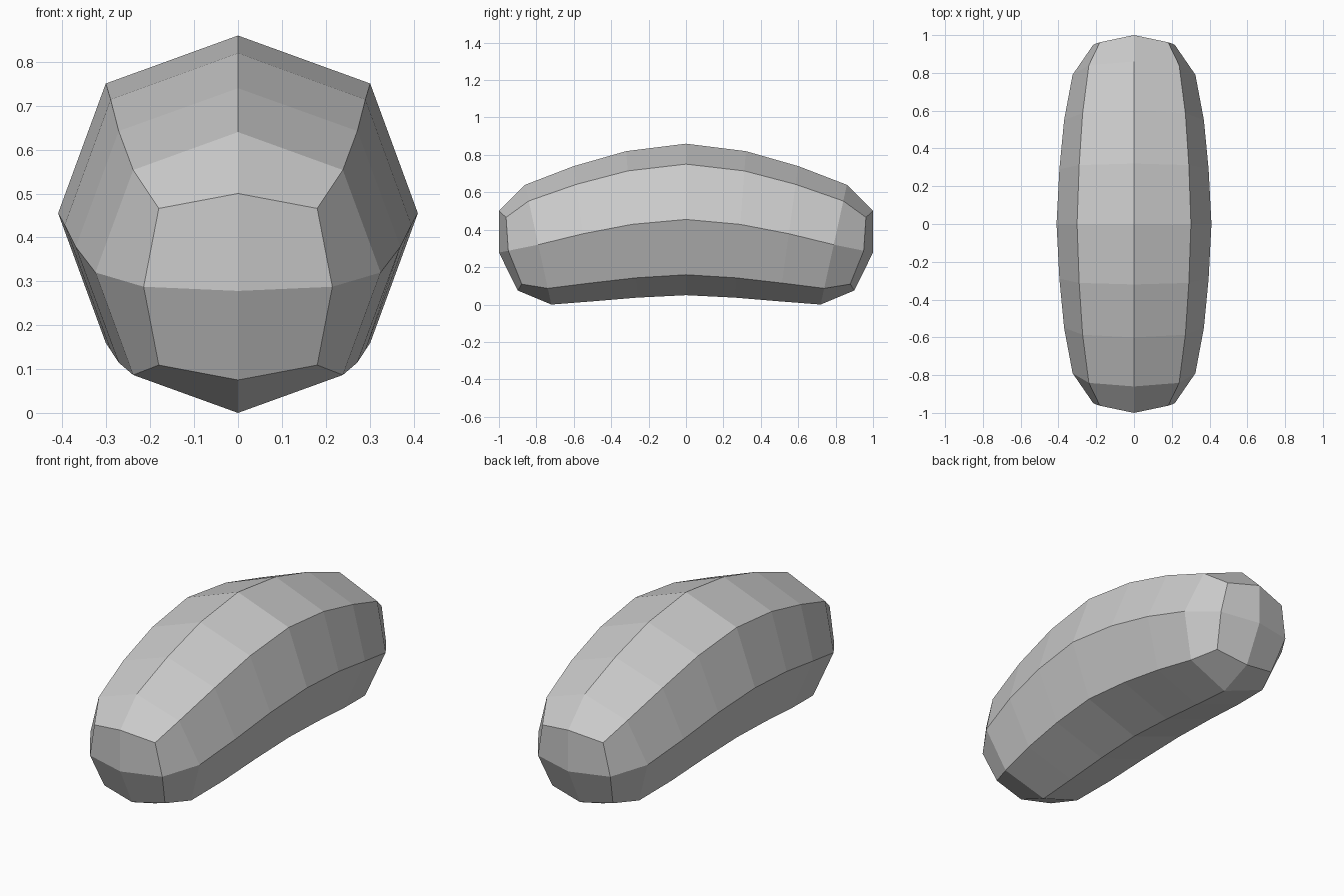
import bpy
import bmesh

cube = bpy.data.objects.get("Cube")
if cube:
    bpy.data.objects.remove(cube, do_unlink=True)

# Material
grey = bpy.data.materials.new("light_grey")
grey.use_nodes = True
colour = (0.6, 0.6, 0.6, 1)
grey.diffuse_color = colour
grey.node_tree.nodes["Principled BSDF"].inputs["Base Color"].default_value = colour

# Half of the bent spine: top y, top z, bottom y, bottom z, half width
spine = [
    (0.0, 0.86, 0.0, 0.05, 0.41),
    (0.32, 0.82, 0.26, 0.037, 0.395),
    (0.6, 0.74, 0.5, 0.017, 0.37),
    (0.86, 0.64, 0.72, 0.0, 0.325),
    (1.0, 0.5, 0.9, 0.075, 0.215),
]


def make_ring(bm, station, sign, is_end):
    """Eight-sided section, tilted with the bend."""
    top_y, top_z, low_y, low_z, width = station
    drop, corner = (0.08, 0.84) if is_end else (0.135, 0.735)
    drops = [0, drop, 0.5, 1 - drop, 1, 1 - drop, 0.5, drop]
    widths = [0, corner, 1, corner, 0, -corner, -1, -corner]
    ring = []
    for i, (t, w) in enumerate(zip(drops, widths)):
        y = top_y + (low_y - top_y) * t
        if is_end and i % 2:
            y -= 0.03
        ring.append(bm.verts.new((w * width, sign * y, top_z + (low_z - top_z) * t)))
    return ring


bm = bmesh.new()
last = len(spine) - 1
stations = [(i, -1) for i in range(last, 0, -1)] + [(i, 1) for i in range(last + 1)]
rings = [make_ring(bm, spine[i], s, i == last) for i, s in stations]

# Faceted sides
for a, b in zip(rings, rings[1:]):
    for k in range(8):
        n = (k + 1) % 8
        bm.faces.new((a[k], a[n], b[n], b[k]))

# Domed end caps of four faces each
for ring, sign in ((rings[0], -1), (rings[-1], 1)):
    centre = bm.verts.new((0, sign, 0.278))
    for k in range(0, 8, 2):
        bm.faces.new((centre, ring[k], ring[k + 1], ring[(k + 2) % 8]))

bmesh.ops.recalc_face_normals(bm, faces=bm.faces)
mesh = bpy.data.meshes.new("curved_body")
bm.to_mesh(mesh)
bm.free()
mesh.materials.append(grey)
body = bpy.data.objects.new("curved_body", mesh)
bpy.context.collection.objects.link(body)
